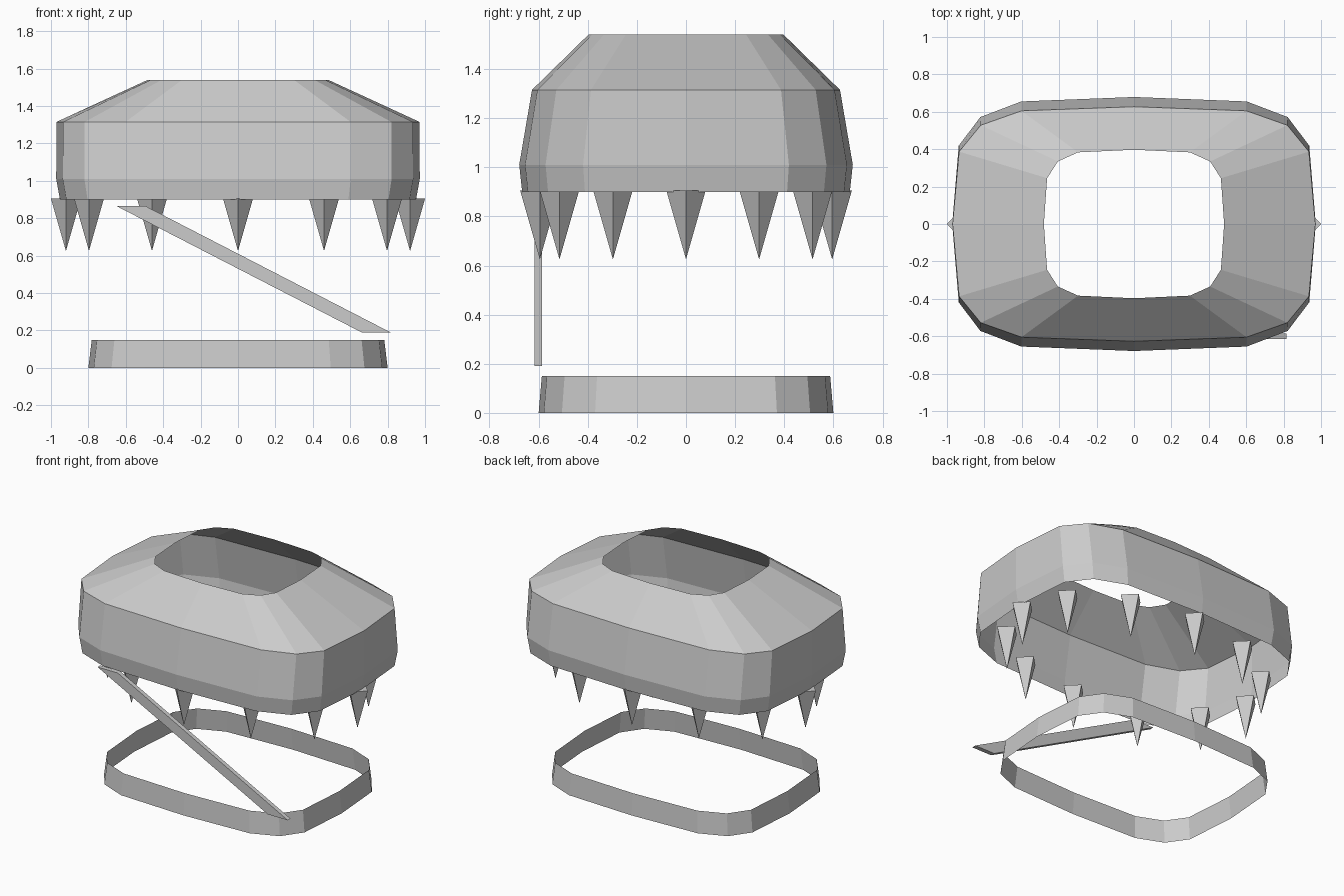
import bpy, bmesh
from math import cos, sin, pi

if "Cube" in bpy.data.objects:
    bpy.data.objects.remove(bpy.data.objects["Cube"])

# Quarter outline of the rounded rectangle, as fractions of half width / half depth
QUARTER = [(1, 0), (0.964, 0.617), (0.845, 0.842), (0.62, 0.965), (0, 1)]


def outline():
    q = QUARTER
    half = q + [(-x, y) for x, y in reversed(q[:-1])]
    return half + [(x, -y) for x, y in reversed(half[1:-1])]


def finish(name, bm):
    bmesh.ops.recalc_face_normals(bm, faces=bm.faces)
    mesh = bpy.data.meshes.new(name)
    bm.to_mesh(mesh)
    bm.free()
    obj = bpy.data.objects.new(name, mesh)
    bpy.context.collection.objects.link(obj)
    return obj


def loft(name, levels):
    """Open shell through rounded outlines given as (half width, half depth, z)."""
    bm = bmesh.new()
    rings = [[bm.verts.new((x * a, y * b, z)) for x, y in outline()]
             for a, b, z in levels]
    for lo, hi in zip(rings, rings[1:]):
        n = len(lo)
        for i in range(n):
            j = (i + 1) % n
            bm.faces.new((lo[i], lo[j], hi[j], hi[i]))
    return finish(name, bm)


# Low band standing on the ground
loft("base_band", [(0.80, 0.60, 0), (0.782, 0.587, 0.15)])

# Faceted upper shell, open at top and bottom
loft("upper_shell", [(0.952, 0.667, 0.90), (0.972, 0.679, 1.01),
                     (0.97, 0.627, 1.315), (0.482, 0.397, 1.54)])

# Twelve four-sided spikes hanging under the shell
for k in range(12):
    a = k * pi / 6
    bm = bmesh.new()
    x, y, r = 0.92 * cos(a), 0.595 * sin(a), 0.08
    tip = bm.verts.new((x, y, 0.625))
    base = [bm.verts.new((x + r * cos(i * pi / 2), y + r * sin(i * pi / 2), 0.905))
            for i in range(4)]
    bm.faces.new(base)
    for i in range(4):
        bm.faces.new((base[i], tip, base[(i + 1) % 4]))
    finish(f"spike_{k + 1}", bm)

# Slanted flat strap across the front
bm = bmesh.new()
face = bm.faces.new([bm.verts.new((x, -0.616, z)) for x, z in
                     ((-0.65, 0.865), (-0.495, 0.865), (0.815, 0.19), (0.66, 0.19))])
ext = bmesh.ops.extrude_face_region(bm, geom=[face], use_keep_orig=True)
bmesh.ops.translate(bm, vec=(0, 0.03, 0),
                    verts=[v for v in ext["geom"] if isinstance(v, bmesh.types.BMVert)])
finish("diagonal_strap", bm)
